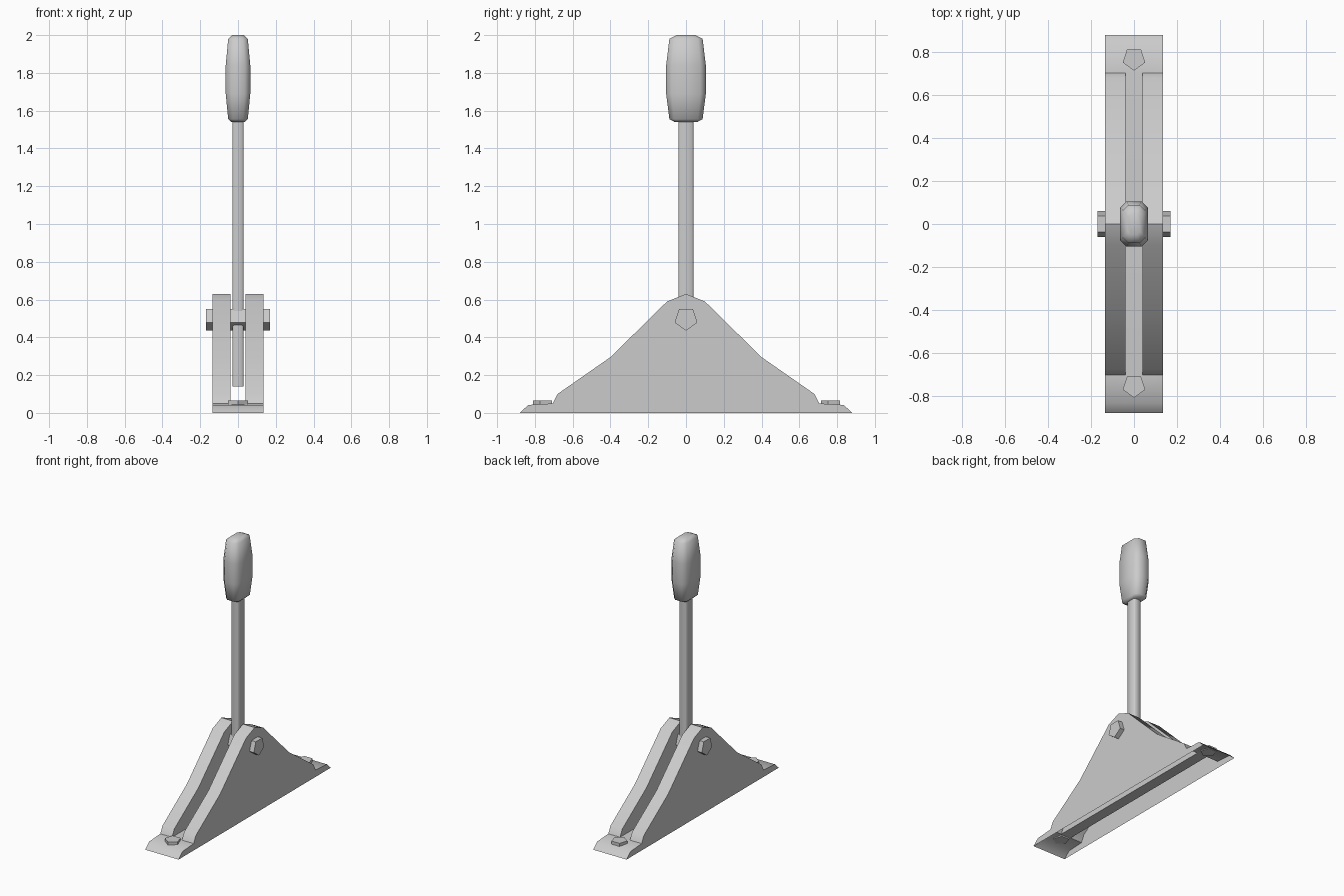
import bpy, bmesh, math

if "Cube" in bpy.data.objects:
    bpy.data.objects.remove(bpy.data.objects["Cube"], do_unlink=True)

GREY = (0.6, 0.6, 0.6, 1)
grey = bpy.data.materials.new("plain grey")
grey.use_nodes = True
grey.diffuse_color = GREY
grey.node_tree.nodes["Principled BSDF"].inputs["Base Color"].default_value = GREY


def finish(bm, name, angle=40):
    bmesh.ops.recalc_face_normals(bm, faces=bm.faces)
    mesh = bpy.data.meshes.new(name)
    bm.to_mesh(mesh)
    bm.free()
    mesh.materials.append(grey)
    ob = bpy.data.objects.new(name, mesh)
    bpy.context.collection.objects.link(ob)
    bpy.ops.object.select_all(action='DESELECT')
    ob.select_set(True)
    bpy.context.view_layer.objects.active = ob
    bpy.ops.object.shade_smooth_by_angle(angle=math.radians(angle))
    return ob


def loft(name, rings, angle):
    """Skin a stack of closed rings and cap both ends."""
    bm = bmesh.new()
    loops = [[bm.verts.new(p) for p in ring] for ring in rings]
    n = len(loops[0])
    for a, b in zip(loops, loops[1:]):
        for i in range(n):
            j = (i + 1) % n
            bm.faces.new((a[i], a[j], b[j], b[i]))
    bm.faces.new(loops[0][::-1])
    bm.faces.new(loops[-1])
    return finish(bm, name, angle)


def chamfered(z, hx, hy, c):
    """Rectangle ring with cut corners."""
    quarter = [(hx, hy - c), (hx - c, hy)]
    pts = quarter + [(-x, y) for x, y in quarter[::-1]]
    pts += [(-x, -y) for x, y in pts]
    return [(x, y, z) for x, y in pts]


def pentagon(radius):
    return [(radius * math.cos(a), radius * math.sin(a))
            for a in (math.radians(-90 + 72 * k) for k in range(5))]


# Bracket: open-bottomed shell with two cheeks, a slot floor and end flanges
half = [(-0.88, 0), (-0.835, 0.042), (-0.705, 0.05), (-0.68, 0.1),
        (-0.4, 0.295), (-0.1, 0.59)]
outline = half + [(0, 0.63)] + [(-y, z) for y, z in half[::-1]]
last = len(outline) - 1
bm = bmesh.new()
cols = [[bm.verts.new((x, y, z)) for y, z in outline]
        for x in (-0.135, -0.04, 0.04, 0.135)]
for c in range(3):
    a, b = cols[c], cols[c + 1]
    for i in range(last):
        if c == 1 and 2 <= i < last - 2:
            continue
        bm.faces.new((a[i], b[i], b[i + 1], a[i + 1]))
a, b = cols[1], cols[2]
bm.faces.new((a[2], b[2], b[last - 2], a[last - 2]))   # slot floor
for inner in (a, b):
    bm.faces.new(inner[2:last - 1])                    # inner cheek walls
for outer in (cols[0], cols[3]):
    bm.faces.new(outer)                                # outer cheek walls
finish(bm, "bracket")

# Flange bolts
for name, y0 in (("front_bolt", -0.755), ("back_bolt", 0.77)):
    loft(name, [[(x, y + y0, z) for x, y in pentagon(0.055)]
                for z in (0.04, 0.066)], 30)

# Pivot pin through both cheeks
loft("pivot_pin", [[(x, p, q + 0.498) for p, q in pentagon(0.063)]
                   for x in (-0.17, 0.17)], 30)

# Lever rod
loft("lever_rod", [chamfered(z, 0.03, 0.04, 0.008) for z in (0.14, 1.56)], 50)

# Grip
loft("grip", [chamfered(*r) for r in (
    (1.54, 0.036, 0.06, 0.015), (1.555, 0.052, 0.088, 0.025),
    (1.69, 0.065, 0.105, 0.03), (1.84, 0.065, 0.105, 0.03),
    (1.98, 0.052, 0.088, 0.025), (2.0, 0.03, 0.05, 0.015))], 75)
